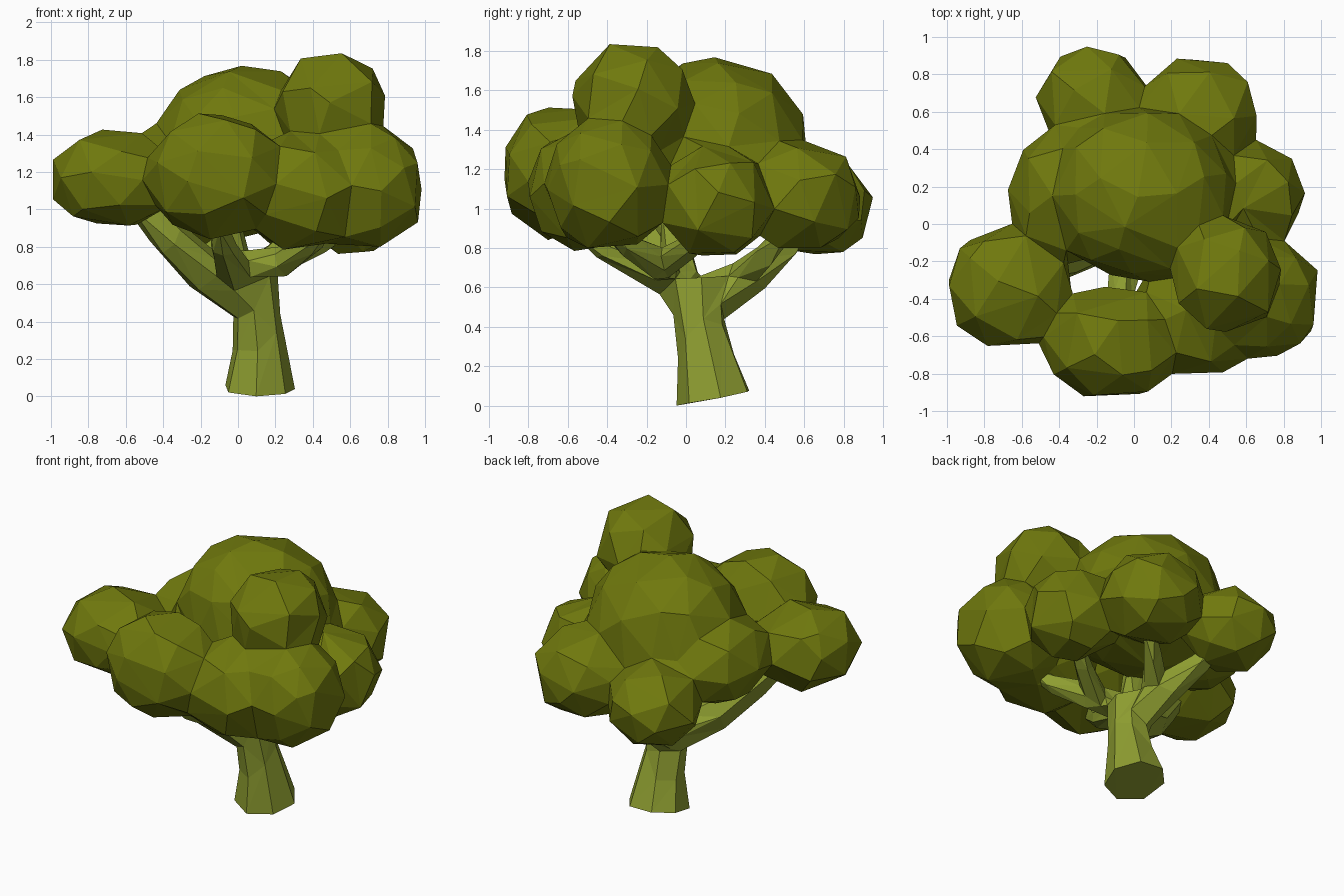
import bpy, bmesh, math
from mathutils import Vector

if "Cube" in bpy.data.objects:
    bpy.data.objects.remove(bpy.data.objects["Cube"])


def material(name, rgb):
    m = bpy.data.materials.new(name)
    m.diffuse_color = (*rgb, 1)
    m.use_nodes = True
    m.node_tree.nodes["Principled BSDF"].inputs["Base Color"].default_value = m.diffuse_color
    return m


LEAF = material("leaf_green", (0.16, 0.19, 0.004))
BARK = material("bark_green", (0.27, 0.34, 0.03))


def add_object(name, bm, mat):
    me = bpy.data.meshes.new(name)
    bm.to_mesh(me)
    bm.free()
    me.materials.append(mat)
    ob = bpy.data.objects.new(name, me)
    bpy.context.collection.objects.link(ob)
    return ob


def clump(bm, centre, radii, p=2.0):
    """Leaf ball; p above 2 makes it boxier."""
    for v in bmesh.ops.create_icosphere(bm, subdivisions=3, radius=1)["verts"]:
        d = v.co / sum(abs(c) ** p for c in v.co) ** (1 / p)
        v.co = Vector(centre) + Vector(d[i] * radii[i] for i in range(3))


def limb(bm, path, sides=7):
    """Tapered tube along (x, y, z, radius) points."""
    pts = [Vector(q[:3]) for q in path]
    rings = []
    for i, q in enumerate(path):
        t = (pts[min(i + 1, len(pts) - 1)] - pts[max(i - 1, 0)]).normalized()
        u = t.cross(Vector((0.3, 1, 0.1))).normalized()
        w = t.cross(u)
        rings.append([bm.verts.new(pts[i] + q[3] * (
            math.cos(a) * u + math.sin(a) * w))
            for a in (2 * math.pi * k / sides for k in range(sides))])
    faces = [bm.faces.new(rings[0][::-1]), bm.faces.new(rings[-1])]
    for a, b in zip(rings, rings[1:]):
        for k in range(sides):
            n = (k + 1) % sides
            faces.append(bm.faces.new((a[k], a[n], b[n], b[k])))
    bmesh.ops.recalc_face_normals(bm, faces=faces)


def fuse(ob, voxel, smooth, target):
    """Melt overlapping parts into one skin, then facet it coarsely."""
    bpy.context.view_layer.objects.active = ob
    mod = ob.modifiers.new("fuse", 'REMESH')
    mod.mode = 'VOXEL'
    mod.voxel_size = voxel
    bpy.ops.object.modifier_apply(modifier=mod.name)
    mod = ob.modifiers.new("soften", 'SMOOTH')
    mod.iterations = smooth
    bpy.ops.object.modifier_apply(modifier=mod.name)
    mod = ob.modifiers.new("facet", 'DECIMATE')
    mod.ratio = target / (2 * len(ob.data.polygons))
    bpy.ops.object.modifier_apply(modifier=mod.name)
    for f in ob.data.polygons:
        f.use_smooth = False


# Foliage clumps
bm = bmesh.new()
for c in [
    ((0.04, 0.16, 1.31), (0.49, 0.455, 0.45), 2.1),     # crown
    ((-0.33, 0.16, 1.18), (0.33, 0.36, 0.28), 2.1),     # crown, left side
    ((-0.67, -0.34, 1.16), (0.33, 0.32, 0.26), 2.2),    # left
    ((-0.12, -0.64, 1.185), (0.36, 0.30, 0.335), 2.1),  # front
    ((0.34, -0.50, 1.09), (0.34, 0.31, 0.31), 2.1),     # front right, inner
    ((0.66, -0.40, 1.12), (0.34, 0.31, 0.33), 2.2),     # front right, outer
    ((0.50, -0.275, 1.56), (0.285, 0.295, 0.28), 2.2),  # top
    ((-0.22, 0.66, 1.01), (0.29, 0.29, 0.26), 2.0),     # back left
    ((0.35, 0.58, 1.06), (0.31, 0.31, 0.28), 2.2),      # back right
    ((0.62, 0.15, 1.03), (0.29, 0.28, 0.28), 2.1),      # right
]:
    clump(bm, *c)
foliage = add_object("foliage", bm, LEAF)
fuse(foliage, 0.035, 2, 420)

# Trunk and branches
bm = bmesh.new()
for path in [
    # trunk
    [(0.11, 0.145, 0.035, 0.20), (0.115, 0.10, 0.27, 0.145),
     (0.10, 0.07, 0.42, 0.13), (0.06, 0.06, 0.63, 0.16)],
    # left
    [(0.08, 0.05, 0.48, 0.11), (-0.18, -0.08, 0.67, 0.12),
     (-0.36, -0.19, 0.84, 0.10), (-0.55, -0.26, 1.05, 0.07)],
    # front
    [(0.0, 0.0, 0.60, 0.10), (-0.04, -0.20, 0.71, 0.09),
     (-0.08, -0.42, 0.81, 0.07), (-0.11, -0.56, 0.93, 0.05)],
    # front right
    [(-0.02, -0.08, 0.69, 0.08), (0.24, -0.14, 0.72, 0.085),
     (0.42, -0.33, 0.84, 0.06), (0.48, -0.40, 0.93, 0.045)],
    # right
    [(0.20, -0.12, 0.72, 0.08), (0.40, 0.0, 0.79, 0.06),
     (0.58, 0.12, 0.91, 0.05)],
    # back
    [(0.08, 0.10, 0.53, 0.12), (0.0, 0.33, 0.66, 0.10),
     (-0.10, 0.50, 0.79, 0.07), (-0.18, 0.62, 0.93, 0.05)],
    # back right
    [(0.04, 0.25, 0.64, 0.08), (0.18, 0.40, 0.76, 0.06),
     (0.32, 0.52, 0.90, 0.045)],
    # middle
    [(0.03, 0.0, 0.60, 0.09), (-0.03, -0.05, 0.80, 0.075),
     (-0.06, -0.08, 1.02, 0.06)],
]:
    limb(bm, path)
trunk = add_object("trunk", bm, BARK)
fuse(trunk, 0.02, 2, 240)

# Rest the slanted foot on the ground
trunk.location.z = -min(v.co.z for v in trunk.data.vertices)
